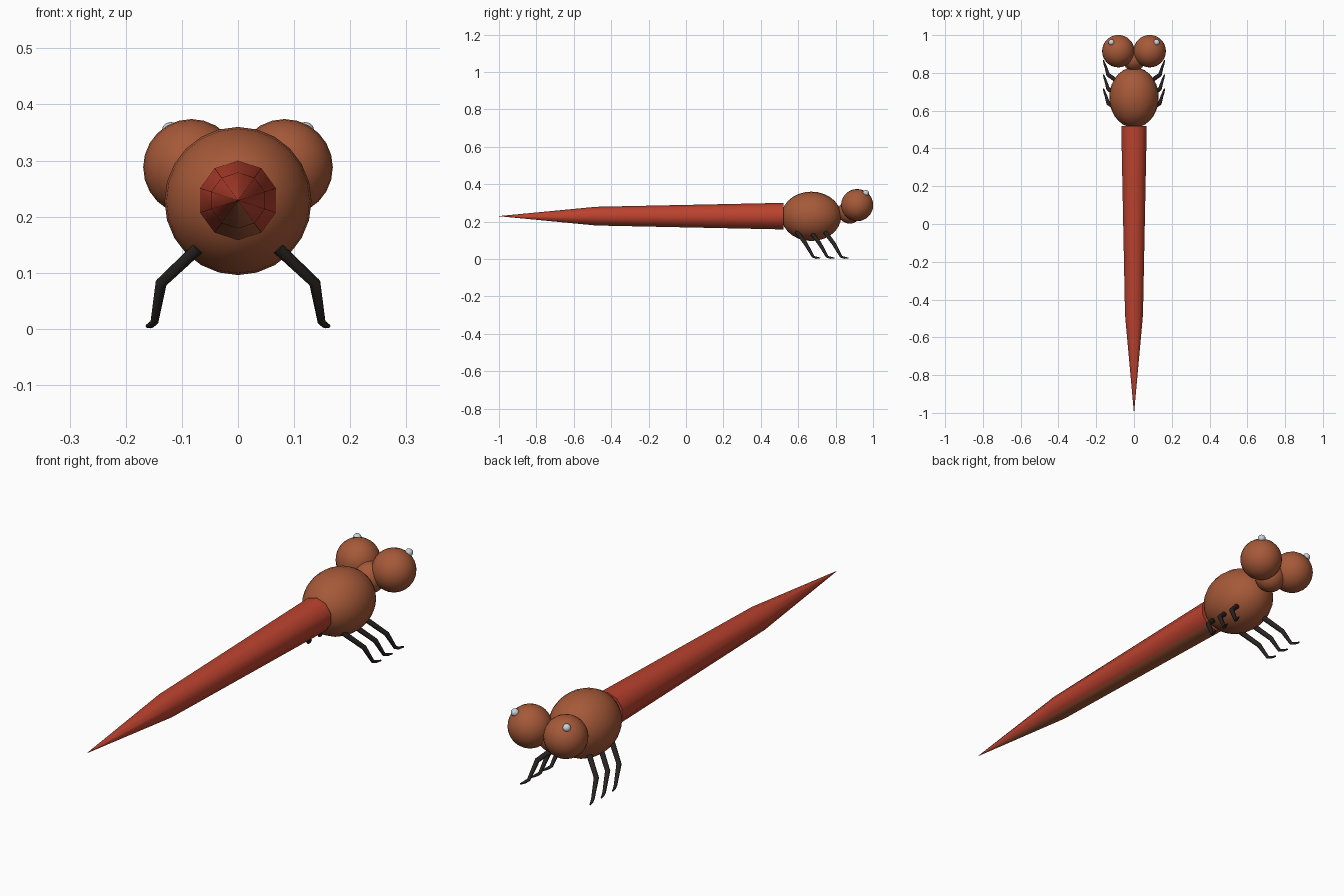
import bpy, bmesh, math
from mathutils import Vector, Matrix

if "Cube" in bpy.data.objects:
    bpy.data.objects.remove(bpy.data.objects["Cube"], do_unlink=True)


def material(name, rgb):
    m = bpy.data.materials.new(name)
    m.use_nodes = True
    m.diffuse_color = (*rgb, 1)
    m.node_tree.nodes["Principled BSDF"].inputs["Base Color"].default_value = (*rgb, 1)
    return m


brown = material("brown", (0.38, 0.10, 0.04))
red = material("red", (0.50, 0.055, 0.028))
black = material("black", (0.022, 0.017, 0.016))
grey = material("pale_grey", (0.60, 0.66, 0.70))


def finish(name, bm, *mats):
    bmesh.ops.recalc_face_normals(bm, faces=bm.faces)
    for f in bm.faces:
        f.smooth = True
    mesh = bpy.data.meshes.new(name)
    bm.to_mesh(mesh)
    bm.free()
    for m in mats:
        mesh.materials.append(m)
    obj = bpy.data.objects.new(name, mesh)
    bpy.context.collection.objects.link(obj)
    return obj


def ball(name, centre, radii, mat, segments=24, rings=14):
    # poles lie along y
    bm = bmesh.new()
    bmesh.ops.create_uvsphere(bm, u_segments=segments, v_segments=rings, radius=1,
                              matrix=Matrix.Rotation(math.pi / 2, 4, "X"))
    bmesh.ops.scale(bm, vec=radii, verts=bm.verts)
    bmesh.ops.translate(bm, vec=centre, verts=bm.verts)
    return finish(name, bm, mat)


def tube(bm, path, radii, sides):
    # rings swept along a path, pointing across its local direction
    rings = []
    for i, p in enumerate(path):
        d = path[min(i + 1, len(path) - 1)] - path[max(i - 1, 0)]
        u = d.cross(Vector((1, 0, 0))).normalized()
        v = d.cross(u).normalized()
        angles = [2 * math.pi * k / sides for k in range(sides)]
        rings.append([bm.verts.new(p + radii[i] * (math.cos(a) * u + math.sin(a) * v))
                      for a in angles])
    for a, b in zip(rings, rings[1:]):
        for k in range(sides):
            n = (k + 1) % sides
            bm.faces.new((a[k], a[n], b[n], b[k]))
    bm.faces.new(rings[0])
    bm.faces.new(rings[-1])


# Thorax and head
ball("thorax", (0, 0.67, 0.228), (0.131, 0.16, 0.132), brown)
ball("head", (0, 0.875, 0.252), (0.063, 0.063, 0.063), brown, 20, 12)

# Eyes with pale pupils
for side, s in (("left", 1), ("right", -1)):
    ball(side + "_eye", (s * 0.083, 0.915, 0.288), (0.086, 0.086, 0.086), brown)
    ball(side + "_pupil", (s * 0.12, 0.962, 0.353), (0.016, 0.016, 0.016), grey, 12, 8)

# Long tapering abdomen with a brown underside
bm = bmesh.new()
stations = [Vector((0, y, 0.229)) for y in (0.52, -0.48, -1.0)]
tube(bm, stations, (0.071, 0.05, 0.0005), 10)
bmesh.ops.recalc_face_normals(bm, faces=bm.faces)
for f in bm.faces:
    f.material_index = int(f.normal.z < -0.8)
abdomen = finish("abdomen", bm, red, brown)

# Three bent legs on each side
leg_path = [(0.07, -0.012, 0.145), (0.137, 0.035, 0.082), (0.149, 0.075, 0.012),
            (0.155, 0.09, 0.007), (0.162, 0.112, 0.005)]
leg_radii = (0.0115, 0.0105, 0.007, 0.006, 0.003)
for side, s in (("left", 1), ("right", -1)):
    for place, hip_y in (("front", 0.755), ("middle", 0.68), ("rear", 0.605)):
        bm = bmesh.new()
        tube(bm, [Vector((s * x, y + hip_y, z)) for x, y, z in leg_path], leg_radii, 8)
        finish(f"{place}_{side}_leg", bm, black)

# Keep hard rims crisp
bpy.ops.object.select_all(action="DESELECT")
for o in bpy.context.collection.objects:
    if o.type == "MESH":
        o.select_set(True)
bpy.context.view_layer.objects.active = abdomen
bpy.ops.object.shade_smooth_by_angle(angle=math.radians(50))
